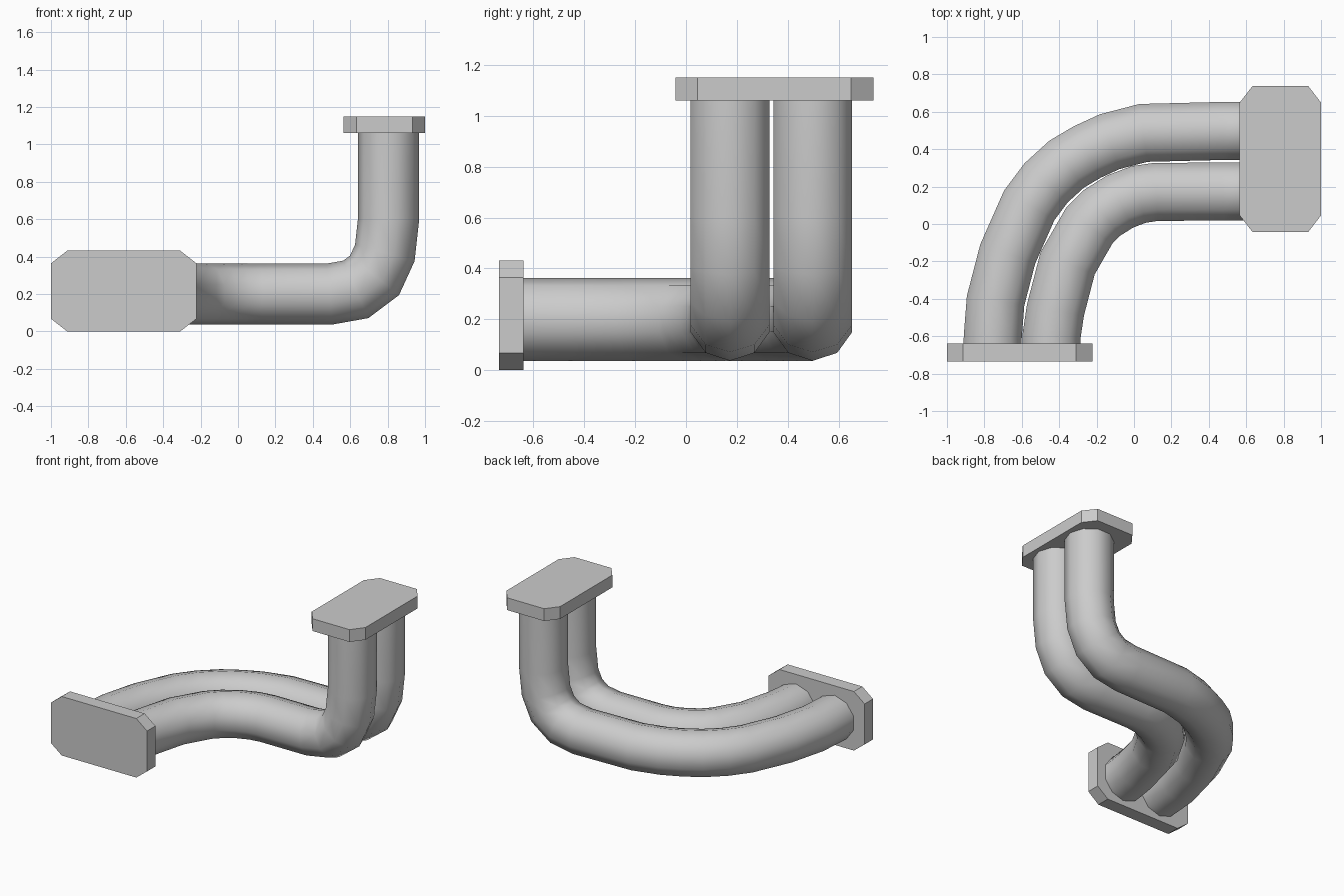
import bpy, bmesh, math
from mathutils import Vector

cube = bpy.data.objects.get("Cube")
if cube:
    bpy.data.objects.remove(cube, do_unlink=True)

grey = bpy.data.materials.new("metal_grey")
grey.use_nodes = True
colour = (0.6, 0.6, 0.6, 1)
grey.diffuse_color = colour
grey.node_tree.nodes["Principled BSDF"].inputs["Base Color"].default_value = colour

RADIUS, SIDES, AXIS_Z = 0.163, 10, 0.2


def add_object(name, bm, smooth):
    bmesh.ops.recalc_face_normals(bm, faces=bm.faces)
    mesh = bpy.data.meshes.new(name)
    bm.to_mesh(mesh)
    bm.free()
    mesh.materials.append(grey)
    obj = bpy.data.objects.new(name, mesh)
    bpy.context.collection.objects.link(obj)
    if smooth:
        bpy.ops.object.select_all(action="DESELECT")
        obj.select_set(True)
        bpy.context.view_layer.objects.active = obj
        bpy.ops.object.shade_smooth_by_angle(angle=math.radians(50))
    return obj


def pipe(name, path):
    """Sweep a ten-sided ring along the path with mitred joints."""
    bm = bmesh.new()
    rings = []
    for i, p in enumerate(path):
        before = (p - path[i - 1]).normalized() if i else None
        after = (path[i + 1] - p).normalized() if i < len(path) - 1 else None
        before, after = before or after, after or before
        t = (before + after).normalized()
        mitre = 1 / t.dot(after)
        side = Vector((-t.y, t.x, 0))
        side = side.normalized() if side.length > 0.1 else Vector((0, 1, 0))
        up = t.cross(side)
        # Widen the ring only in the direction of the bend
        bend = after - before
        flat = abs(bend.dot(side)) > abs(bend.dot(up))
        a, b = (mitre, 1) if flat else (1, mitre)
        ring = []
        for k in range(SIDES):
            ang = math.tau * k / SIDES
            ring.append(bm.verts.new(
                p + RADIUS * (side * math.sin(ang) * a + up * math.cos(ang) * b)))
        rings.append(ring)
    for r, s in zip(rings, rings[1:]):
        for k in range(SIDES):
            j = (k + 1) % SIDES
            bm.faces.new((r[k], r[j], s[j], s[k]))
    bm.faces.new(rings[0])
    bm.faces.new(rings[-1])
    return add_object(name, bm, True)


def flange(name, lo, hi, axis, cut):
    """Plate with four chamfered corners, thin along the given axis."""
    u, v = [i for i in range(3) if i != axis]
    cu, cv = cut
    outline = [(lo[u] + cu, lo[v]), (hi[u] - cu, lo[v]),
               (hi[u], lo[v] + cv), (hi[u], hi[v] - cv),
               (hi[u] - cu, hi[v]), (lo[u] + cu, hi[v]),
               (lo[u], hi[v] - cv), (lo[u], lo[v] + cv)]
    bm = bmesh.new()
    verts = []
    for a, b in outline:
        co = [0, 0, 0]
        co[u], co[v], co[axis] = a, b, lo[axis]
        verts.append(bm.verts.new(co))
    face = bm.faces.new(verts)
    new = bmesh.ops.extrude_face_region(bm, geom=[face])["geom"]
    shift = Vector((0, 0, 0))
    shift[axis] = hi[axis] - lo[axis]
    bmesh.ops.translate(bm, vec=shift,
                        verts=[g for g in new if isinstance(g, bmesh.types.BMVert)])
    return add_object(name, bm, False)


# Shared upward elbow, as (x, z)
elbow = [(0.49, 0.2), (0.63, 0.225), (0.73, 0.3), (0.785, 0.42), (0.805, 0.6), (0.805, 1.08)]

# Horizontal sweeps, as (x, y)
outer = [(-0.757, -0.68), (-0.755, -0.6), (-0.74, -0.41), (-0.675, -0.16), (-0.56, 0.1),
         (-0.47, 0.22), (-0.36, 0.32), (-0.25, 0.385), (-0.13, 0.44), (0.05, 0.487)]
inner = [(-0.443, -0.68), (-0.441, -0.6), (-0.42, -0.46), (-0.355, -0.21), (-0.24, -0.01),
         (-0.17, 0.06), (-0.075, 0.12), (0.025, 0.158), (0.12, 0.172)]

for name, sweep, y in (("outer_pipe", outer, 0.498), ("inner_pipe", inner, 0.173)):
    path = [Vector((px, py, AXIS_Z)) for px, py in sweep]
    path += [Vector((px, y, pz)) for px, pz in elbow]
    pipe(name, path)

# End plates
flange("front_flange", (-1, -0.735, 0), (-0.222, -0.638, 0.432), 1, (0.087, 0.068))
flange("top_flange", (0.565, -0.042, 1.06), (1, 0.737, 1.15), 2, (0.068, 0.088))
